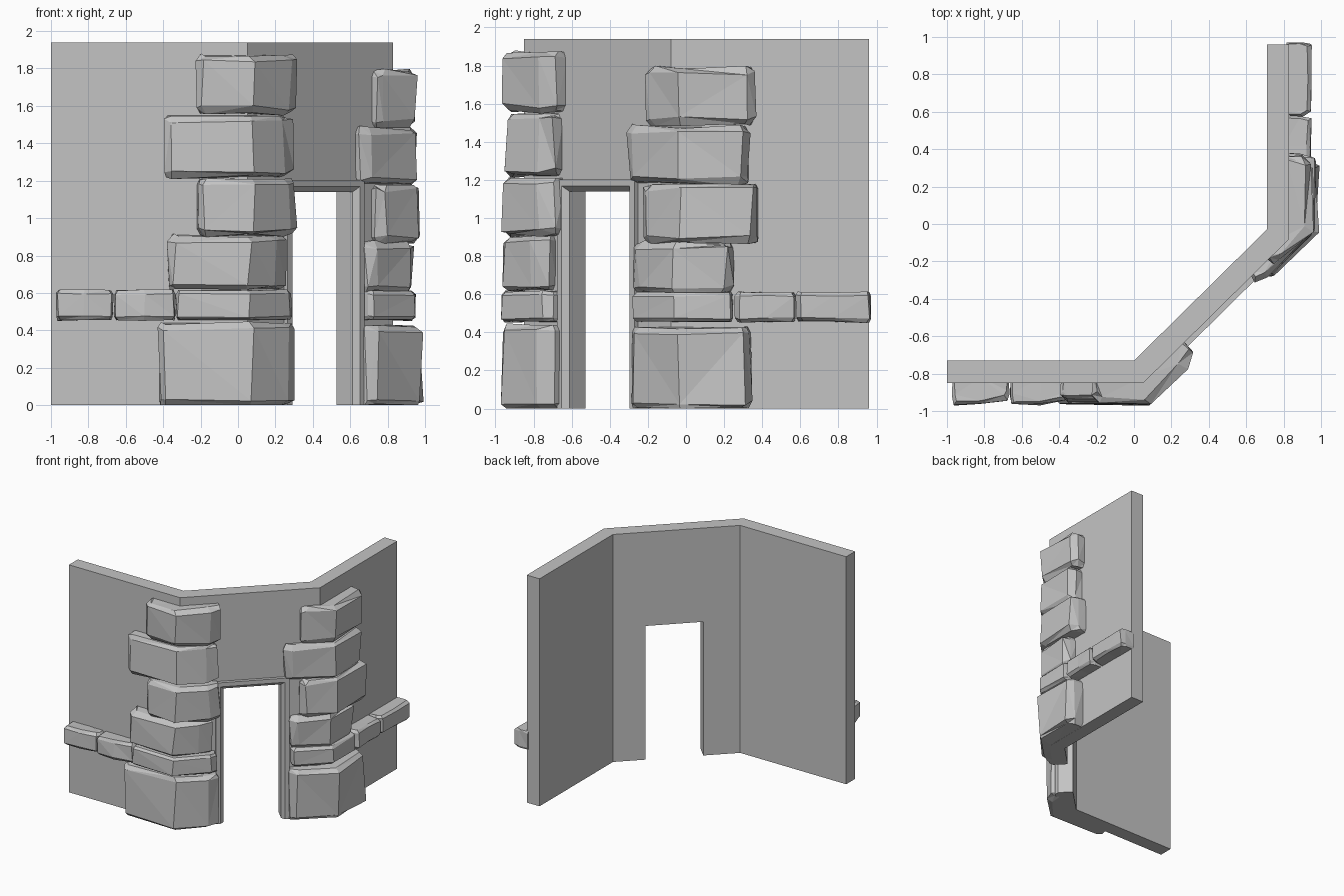
import bpy, bmesh, random
from mathutils import Vector

random.seed(7)
cube = bpy.data.objects.get("Cube")
if cube:
    bpy.data.objects.remove(cube, do_unlink=True)

grey = bpy.data.materials.new("stone_grey")
grey.use_nodes = True
grey.diffuse_color = (0.55, 0.55, 0.55, 1)
grey.node_tree.nodes["Principled BSDF"].inputs["Base Color"].default_value = (0.55, 0.55, 0.55, 1)


def finish(name, bm):
    bmesh.ops.recalc_face_normals(bm, faces=bm.faces[:])
    mesh = bpy.data.meshes.new(name)
    bm.to_mesh(mesh)
    bm.free()
    mesh.materials.append(grey)
    obj = bpy.data.objects.new(name, mesh)
    bpy.context.collection.objects.link(obj)
    return obj


# Plan of the wall: two outer corners joined by a diagonal doorway wall
HEIGHT, THICK, DOOR_TOP = 1.94, 0.12, 1.14
DOOR_A, DOOR_B = 0.338, 0.79
corner_l, corner_r = Vector((0.05, -0.85)), Vector((0.83, -0.08))
east, north = Vector((1, 0)), Vector((0, 1))
diag = (corner_r - corner_l).normalized()


def outward(t):
    return Vector((t.y, -t.x))


def on_diag(s, n):
    return corner_l + diag * s + outward(diag) * n


# Wall: cells between stations, with the doorway cell left out
outer = [Vector((-1, -0.85)), corner_l, on_diag(DOOR_A, 0), on_diag(DOOR_B, 0),
         corner_r, Vector((0.83, 0.96))]
inner = [Vector((-1, -0.73)), Vector((0, -0.73)), on_diag(DOOR_A, -THICK),
         on_diag(DOOR_B, -THICK), Vector((0.71, -0.03)), Vector((0.71, 0.96))]
levels = [0, DOOR_TOP, HEIGHT]
bm = bmesh.new()
grid = {(i, side, k): bm.verts.new((*p, z))
        for side, line in enumerate((outer, inner))
        for i, p in enumerate(line) for k, z in enumerate(levels)}
sides = {}
for i in range(5):
    for k in range(2):
        if (i, k) == (2, 0):
            continue
        j, m = i + 1, k + 1
        for quad in ([(i, 0, k), (j, 0, k), (j, 0, m), (i, 0, m)],
                     [(i, 1, k), (j, 1, k), (j, 1, m), (i, 1, m)],
                     [(i, 0, k), (j, 0, k), (j, 1, k), (i, 1, k)],
                     [(i, 0, m), (j, 0, m), (j, 1, m), (i, 1, m)],
                     [(i, 0, k), (i, 1, k), (i, 1, m), (i, 0, m)],
                     [(j, 0, k), (j, 1, k), (j, 1, m), (j, 0, m)]):
            sides.setdefault(frozenset(quad), []).append(quad)
for shared in sides.values():
    if len(shared) == 1:
        bm.faces.new([grid[key] for key in shared[0]])
finish("wall", bm)

# Door frame: a chamfered moulding swept up, across and down
moulding = [(0, -0.01), (0, 0), (0.028, 0.028), (0.063, 0.028), (0.063, -0.01)]
bm = bmesh.new()
rings = []
for s, sign, top in ((DOOR_A, -1, 0), (DOOR_A, -1, 1), (DOOR_B, 1, 1), (DOOR_B, 1, 0)):
    rings.append([bm.verts.new((*on_diag(s + sign * o, n), (DOOR_TOP + o) * top))
                  for o, n in moulding])
count = len(moulding)
for r, q in zip(rings, rings[1:]):
    for i in range(count):
        j = (i + 1) % count
        bm.faces.new((r[i], r[j], q[j], q[i]))
bm.faces.new(rings[0])
bm.faces.new(rings[-1])
finish("door_frame", bm)


# Rough stone lying on the wall, bent round a corner if it spans u = 0
def stone(name, corner, t1, t2, a, b, z0, z1, d1, d2, cut_a, cut_b, rough=0.013):
    n1, n2 = outward(t1), outward(t2)

    def at(u, n):
        return corner + (t1 * u + n1 * n if u < 0 else t2 * u + n2 * n)

    def bend(p, q):
        if not a < 0 < b:
            return at((a + b) / 2, p)
        return corner + n1 * p + t1 * ((q - p * n1.dot(n2)) / t1.dot(n2))

    c = min(0.03, (z1 - z0) * 0.12)
    bm = bmesh.new()
    rings = []
    for z, s in ((z0, c), (z0 + c, 0), (z1 - c, 0), (z1, c)):
        p, q, lo, hi = d1 - s, d2 - s, a + s / 2, b - s / 2
        plan = [at(lo, -0.015), at(lo, p * 0.6), at(lo + cut_a, p), bend(p, q),
                at(hi - cut_b, q), at(hi, q * 0.6), at(hi, -0.015), bend(-0.03, -0.03)]
        ring = []
        for i, xy in enumerate(plan):
            amount = rough if 0 < i < 6 else 0
            x, y, h = [v + random.uniform(-amount, amount) for v in (*xy, z)]
            ring.append(bm.verts.new((x, y, max(h, 0))))
        rings.append(ring)
    for r, q in zip(rings, rings[1:]):
        for i in range(8):
            j = (i + 1) % 8
            bm.faces.new((r[i], r[j], q[j], q[i]))
    for r in (rings[0], rings[-1]):
        bm.faces.new((r[0], r[1], r[2], r[3], r[7]))
        bm.faces.new((r[7], r[3], r[4], r[5], r[6]))
    bmesh.ops.triangulate(bm, faces=bm.faces[:])
    finish(name, bm)


# Right corner pier in the model's -x half: a, b, bottom, top, depth on each face
pier_west = [(-0.47, 0.29, 0.0, 0.44, 0.11, 0.10),
             (-0.42, 0.23, 0.62, 0.91, 0.10, 0.08),
             (-0.27, 0.30, 0.91, 1.21, 0.11, 0.10),
             (-0.44, 0.28, 1.22, 1.55, 0.09, 0.09),
             (-0.27, 0.31, 1.56, 1.87, 0.11, 0.10)]
for i, (a, b, z0, z1, d1, d2) in enumerate(pier_west):
    stone(f"right_pier_stone_{i + 1}", corner_l, east, diag, a, b, z0, z1, d1, d2, 0.03, 0.09)

# Left corner pier
pier_east = [(-0.25, 0.42, 0.0, 0.43, 0.08, 0.15),
             (-0.24, 0.33, 0.61, 0.87, 0.06, 0.10),
             (-0.16, 0.46, 0.87, 1.18, 0.06, 0.13),
             (-0.28, 0.41, 1.18, 1.48, 0.06, 0.12),
             (-0.16, 0.44, 1.49, 1.79, 0.05, 0.12)]
for i, (a, b, z0, z1, d1, d2) in enumerate(pier_east):
    stone(f"left_pier_stone_{i + 1}", corner_r, diag, north, a, b, z0, z1, d1, d2, 0.05, 0.04)

# Band course along both outer walls and round the corners
for i, (a, b) in enumerate([(-1.02, -0.72), (-0.71, -0.385), (-0.38, 0.28)]):
    stone(f"right_band_{i + 1}", corner_l, east, diag, a, b, 0.455, 0.615,
          0.115, 0.09, 0.01, 0.05 if b > 0 else 0.01, 0.006)
for i, (a, b) in enumerate([(-0.23, 0.325), (0.34, 0.655), (0.66, 1.05)]):
    stone(f"left_band_{i + 1}", corner_r, diag, north, a, b, 0.455, 0.61,
          0.07 if a < 0 else 0.115, 0.115, 0.02, 0.01, 0.006)
